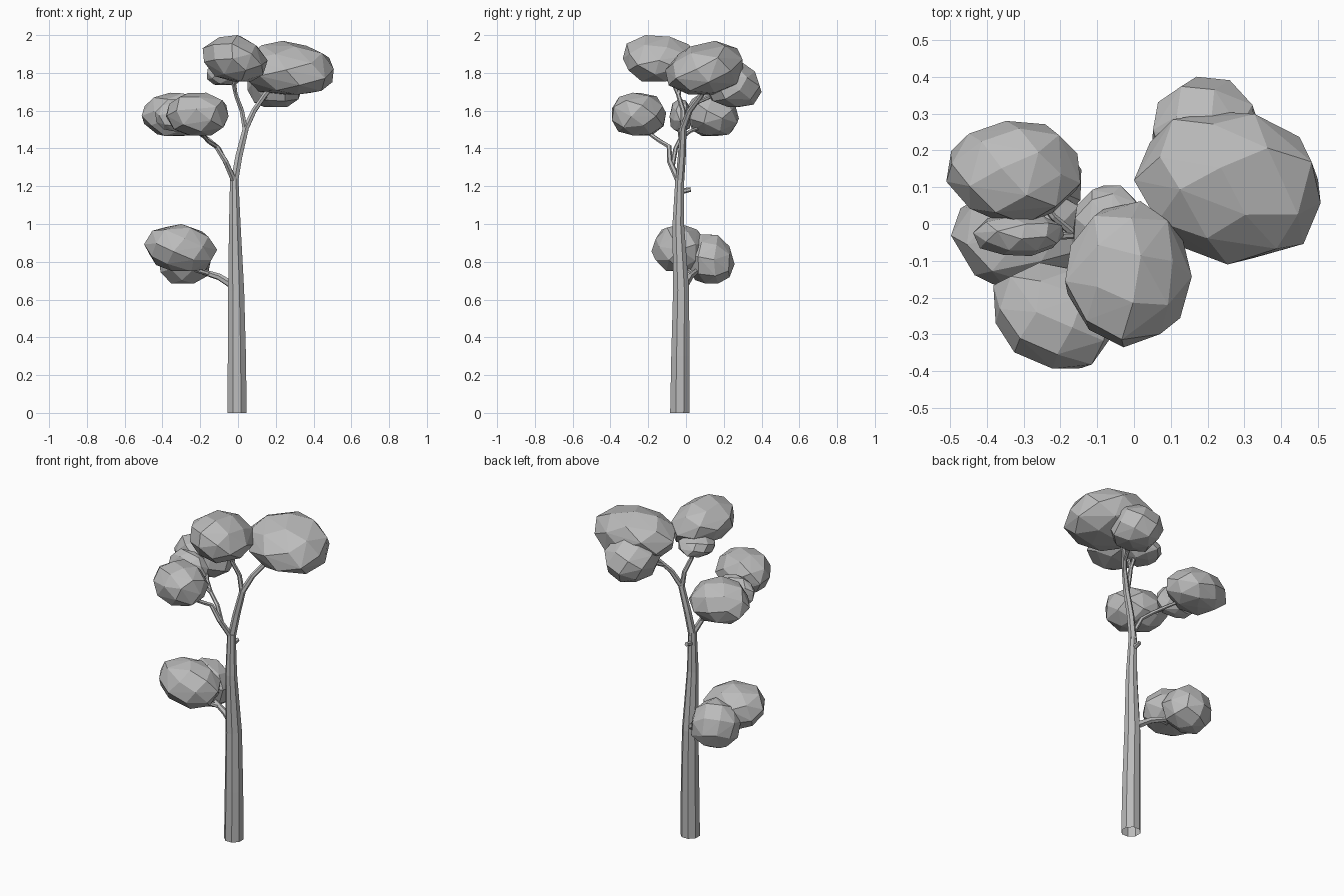
import bpy, bmesh, math, random
from mathutils import Vector, Matrix

cube = bpy.data.objects.get("Cube")
if cube:
    bpy.data.objects.remove(cube, do_unlink=True)

GREY = (0.5, 0.5, 0.5, 1)
grey = bpy.data.materials.new("plain grey")
grey.use_nodes = True
grey.diffuse_color = GREY
grey.node_tree.nodes["Principled BSDF"].inputs["Base Color"].default_value = GREY


def finish(name, bm):
    bmesh.ops.recalc_face_normals(bm, faces=bm.faces)
    mesh = bpy.data.meshes.new(name)
    bm.to_mesh(mesh)
    bm.free()
    mesh.materials.append(grey)
    bpy.context.collection.objects.link(bpy.data.objects.new(name, mesh))


def limb(name, points, sides=6):
    """Tapered faceted tube through (x, y, z, radius) points, open at its root."""
    bm = bmesh.new()
    path = [Vector(p[:3]) for p in points]
    rings = []
    for i, p in enumerate(points):
        along = path[min(i + 1, len(path) - 1)] - path[max(i - 1, 0)]
        if p[2] == 0:
            along = Vector((0, 0, 1))
        turn = Vector((0, 0, 1)).rotation_difference(along.normalized())
        ring = []
        for k in range(sides):
            a = math.tau * (k + 0.5) / sides
            offset = Vector((math.cos(a), math.sin(a), 0)) * p[3]
            ring.append(bm.verts.new(path[i] + turn @ offset))
        rings.append(ring)
    for low, high in zip(rings, rings[1:]):
        for k in range(sides):
            n = (k + 1) % sides
            bm.faces.new((low[k], low[n], high[n], high[k]))
    bm.faces.new(rings[-1])
    finish(name, bm)


def foliage(name, low, high, seed, xy=0, xz=0, yz=0, count=32):
    """Angular clump fitted to a box; xy, xz and yz lean it between two axes."""
    rng = random.Random(seed)
    bm = bmesh.new()
    lean = Matrix(((1, xy, xz), (xy, 1, yz), (xz, yz, 1)))
    spin = Matrix.Rotation(rng.uniform(0, 6), 3, "Z") @ Matrix.Rotation(rng.uniform(0, 6), 3, "X")
    for i in range(count):
        h = 1 - (2 * i + 1) / count
        r, a = math.sqrt(1 - h * h), i * math.pi * (3 - math.sqrt(5))
        p = spin @ Vector((r * math.cos(a), r * math.sin(a), h)) * rng.uniform(0.95, 1.05)
        p = lean @ p
        p.z = max(p.z, -0.85)
        bm.verts.new(p)
    hull = bmesh.ops.convex_hull(bm, input=bm.verts)
    bmesh.ops.delete(bm, geom=list(set(hull["geom_interior"])), context="VERTS")
    for axis in range(3):
        a = min(v.co[axis] for v in bm.verts)
        b = max(v.co[axis] for v in bm.verts)
        for v in bm.verts:
            t = (v.co[axis] - a) / (b - a)
            v.co[axis] = low[axis] + t * (high[axis] - low[axis])
    finish(name, bm)


# Trunk and its left-hand continuation
limb("trunk", [(-.005, -.033, 0, .055), (-.006, -.03, .3, .052), (-.01, -.026, .65, .046),
               (-.017, -.041, 1, .033), (-.02, -.034, 1.24, .024)], 8)
limb("upper_trunk", [(-.02, -.033, 1.22, .023), (.005, -.022, 1.36, .021),
                     (.042, -.015, 1.51, .018), (.085, .02, 1.6, .015),
                     (.14, .08, 1.68, .014), (.2, .12, 1.75, .012)])
limb("upper_back_twig", [(.11, .05, 1.64, .011), (.15, .14, 1.68, .01), (.18, .22, 1.72, .008)])

# Branches
limb("crown_branch", [(.038, -.015, 1.5, .015), (.02, -.015, 1.6, .013),
                      (-.01, -.04, 1.68, .012), (-.03, -.03, 1.76, .01)])
limb("crown_twig", [(-.01, -.04, 1.68, .01), (-.02, -.07, 1.75, .01), (-.02, -.1, 1.82, .008)])
limb("middle_branch", [(-.022, -.04, 1.23, .017), (-.065, -.085, 1.33, .015),
                       (-.115, -.09, 1.41, .013), (-.16, -.14, 1.44, .011),
                       (-.2, -.21, 1.49, .01)])
limb("middle_back_branch", [(-.055, -.073, 1.3, .013), (-.1, -.055, 1.4, .012),
                            (-.16, -.03, 1.45, .011), (-.22, .02, 1.49, .01),
                            (-.28, .1, 1.52, .008)])
limb("middle_twig", [(-.16, -.03, 1.45, .01), (-.22, -.035, 1.49, .009), (-.29, -.02, 1.55, .007)])
limb("lower_branch", [(-.02, -.01, .67, .022), (-.1, .02, .72, .018),
                      (-.18, .05, .745, .015), (-.27, .1, .79, .012)])
limb("lower_twig", [(-.15, .04, .735, .013), (-.22, .01, .755, .012), (-.3, -.03, .8, .01)])
limb("broken_stub", [(-.02, -.03, 1.17, .014), (-.02, .0, 1.178, .014), (-.02, .025, 1.183, .012)])

# Foliage clumps
foliage("crown_foliage", (-.187, -.335, 1.755), (.157, .062, 2), 1, xz=-.08, yz=-.03)
foliage("crown_small_foliage", (-.165, -.12, 1.735), (.03, .105, 1.86), 2)
foliage("left_crown_foliage", (0, -.11, 1.685), (.507, .305, 1.97), 3, xy=-.05, xz=-.04, yz=.08)
foliage("left_crown_back_foliage", (.05, .1, 1.62), (.335, .4, 1.87), 4, yz=-.06)
foliage("middle_front_foliage", (-.382, -.393, 1.468), (-.05, -.105, 1.695), 5, xy=-.08, yz=-.04)
foliage("middle_back_foliage", (-.51, .0, 1.465), (-.145, .28, 1.695), 6, yz=-.05)
foliage("middle_small_foliage", (-.437, -.087, 1.49), (-.19, .03, 1.66), 7)
foliage("lower_front_foliage", (-.497, -.183, .75), (-.11, .11, 1), 8, xz=-.04)
foliage("lower_back_foliage", (-.425, -.01, .685), (-.143, .257, .945), 9, yz=-.06)
